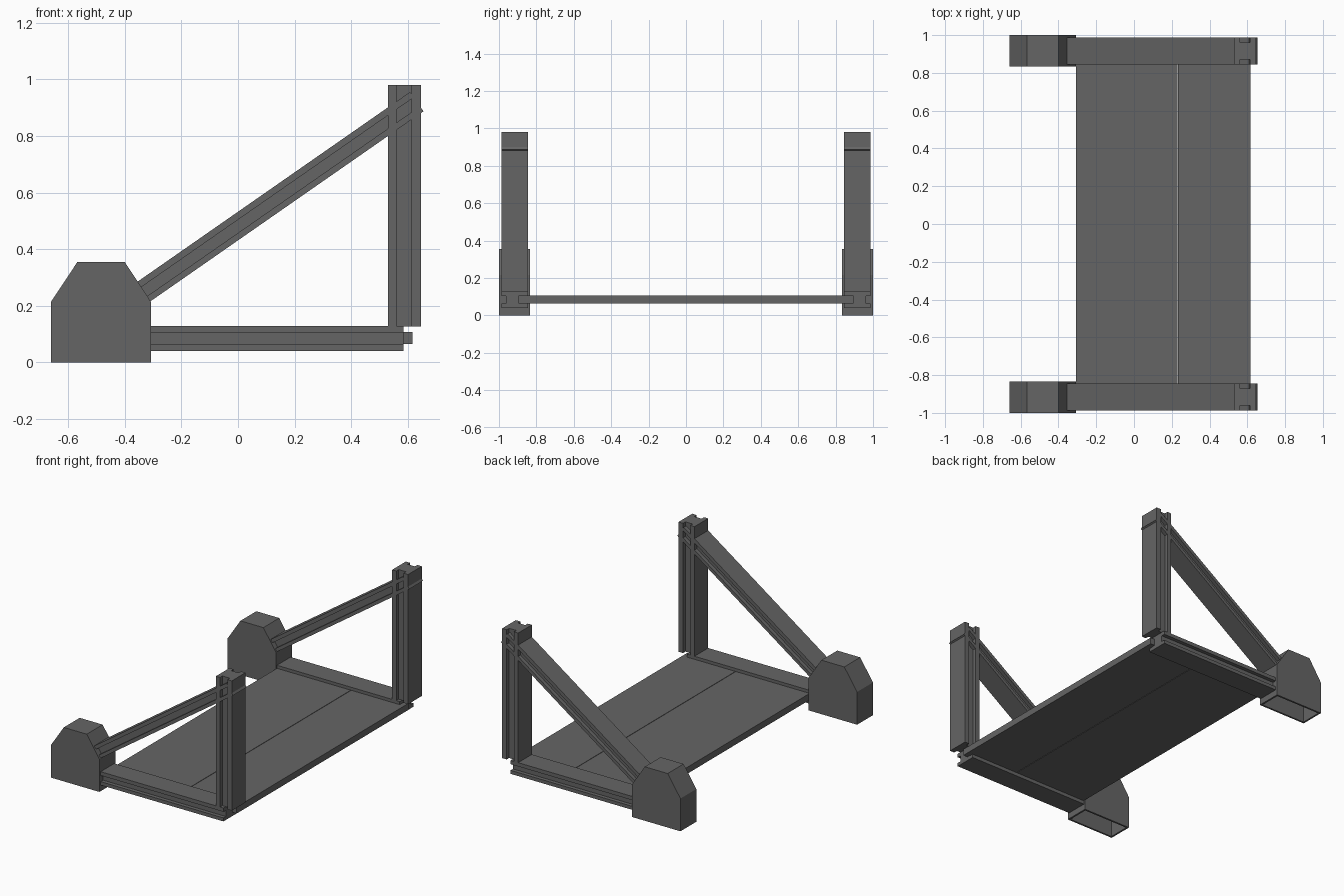
import bpy, bmesh, math
from mathutils import Vector

cube = bpy.data.objects.get("Cube")
if cube:
    bpy.data.objects.remove(cube, do_unlink=True)

grey = bpy.data.materials.new("dark_grey_metal")
grey.use_nodes = True
GREY = (0.13, 0.13, 0.13, 1)
grey.diffuse_color = GREY
grey.node_tree.nodes["Principled BSDF"].inputs["Base Color"].default_value = GREY


def extrude(name, points, direction):
    """Closed solid from a planar outline pushed along a direction."""
    bm = bmesh.new()
    face = bm.faces.new([bm.verts.new(p) for p in points])
    moved = bmesh.ops.extrude_face_region(bm, geom=[face])["geom"]
    bmesh.ops.translate(bm, vec=direction,
                        verts=[v for v in moved if isinstance(v, bmesh.types.BMVert)])
    bmesh.ops.recalc_face_normals(bm, faces=bm.faces)
    mesh = bpy.data.meshes.new(name)
    bm.to_mesh(mesh)
    bm.free()
    mesh.materials.append(grey)
    obj = bpy.data.objects.new(name, mesh)
    bpy.context.collection.objects.link(obj)
    return obj


def box(name, x0, x1, y0, y1, z0, z1):
    return extrude(name, [(x0, y0, z0), (x1, y0, z0), (x1, y1, z0), (x0, y1, z0)],
                   Vector((0, 0, z1 - z0)))


def grooved_beam(name, start, end, across, depth, side):
    """Beam with a groove along both y faces; start and end lie on one edge."""
    inner, outer, groove = 0.845, 0.987, 0.025
    g0, g1 = depth * 0.26, depth * 0.72
    outline = [(0, inner), (g0, inner), (g0, inner + groove), (g1, inner + groove),
               (g1, inner), (depth, inner), (depth, outer), (g1, outer),
               (g1, outer - groove), (g0, outer - groove), (g0, outer), (0, outer)]
    start, end, across = Vector(start), Vector(end), Vector(across)
    points = [start + across * u + Vector((0, v * side, 0)) for u, v in outline]
    return extrude(name, points, end - start)


def housing(name, side):
    """Shell with chamfered shoulders, open underneath."""
    profile = [(-0.66, 0), (-0.66, 0.215), (-0.567, 0.355),
               (-0.4, 0.355), (-0.308, 0.215), (-0.308, 0)]
    obj = extrude(name, [(x, 0.835 * side, z) for x, z in profile],
                  Vector((0, 0.165 * side, 0)))
    bm = bmesh.new()
    bm.from_mesh(obj.data)
    bottom = [f for f in bm.faces if f.normal.z < -0.9]
    bmesh.ops.delete(bm, geom=bottom, context='FACES')
    bm.to_mesh(obj.data)
    bm.free()
    wall = obj.modifiers.new("wall", 'SOLIDIFY')
    wall.thickness = 0.012
    wall.offset = -1
    wall.use_even_offset = True


# Two mirrored side frames
slope = math.atan(0.696)
lean = (-math.sin(slope), 0, math.cos(slope))
for label, side in (("right", -1), ("left", 1)):
    housing(label + "_housing", side)
    grooved_beam(label + "_base_beam", (-0.315, 0, 0.04), (0.585, 0, 0.04),
                 (0, 0, 1), 0.088, side)
    grooved_beam(label + "_post", (0.53, 0, 0.127), (0.53, 0, 0.98),
                 (1, 0, 0), 0.116, side)
    grooved_beam(label + "_diagonal_brace", (-0.325, 0, 0.205), (0.655, 0, 0.887),
                 lean, 0.083, side)

# Deck panels with a thin seam between them
box("deck_rear_panel", -0.308, 0.229, -0.895, 0.895, 0.065, 0.108)
box("deck_front_panel", 0.232, 0.617, -0.895, 0.895, 0.065, 0.108)
